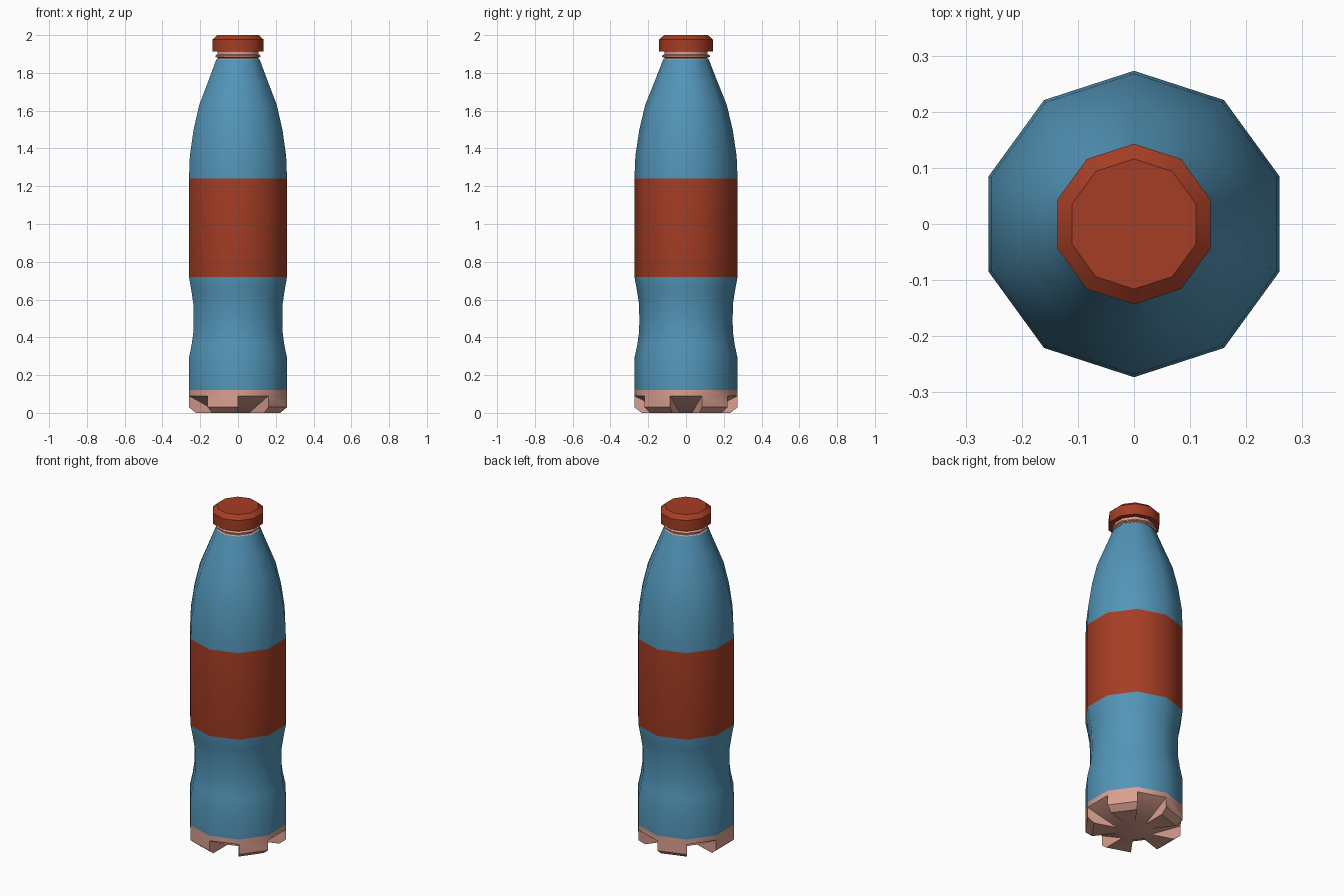
import bpy, bmesh, math

if "Cube" in bpy.data.objects:
    bpy.data.objects.remove(bpy.data.objects["Cube"])

SIDES = 10
STEP = 2 * math.pi / SIDES


def material(name, rgb):
    m = bpy.data.materials.new(name)
    m.diffuse_color = (*rgb, 1)
    m.use_nodes = True
    m.node_tree.nodes["Principled BSDF"].inputs["Base Color"].default_value = m.diffuse_color
    return m


BLUE = material("blue plastic", (0.085, 0.30, 0.48))
RED = material("rust red", (0.38, 0.047, 0.018))
PINK = material("pale pink plastic", (0.70, 0.35, 0.28))


def point(r, z, k):
    a = math.radians(-90) + k * STEP
    return (r * math.cos(a), r * math.sin(a), z)


def finish(name, bm, mats, rule=None, angle=40):
    bmesh.ops.remove_doubles(bm, verts=bm.verts, dist=1e-5)
    bmesh.ops.recalc_face_normals(bm, faces=bm.faces)
    if rule:
        for f in bm.faces:
            f.material_index = rule(f.calc_center_median().z)
    mesh = bpy.data.meshes.new(name)
    bm.to_mesh(mesh)
    bm.free()
    for m in mats:
        mesh.materials.append(m)
    ob = bpy.data.objects.new(name, mesh)
    bpy.context.collection.objects.link(ob)
    bpy.ops.object.select_all(action='DESELECT')
    ob.select_set(True)
    bpy.context.view_layer.objects.active = ob
    bpy.ops.object.shade_smooth_by_angle(angle=math.radians(angle))
    return ob


def add_face(bm, pts):
    bm.faces.new([bm.verts.new(p) for p in pts])


def lathe(name, profile, mats, rule=None, caps=False):
    bm = bmesh.new()
    rings = [[bm.verts.new(point(r, z, k)) for k in range(SIDES)] for r, z in profile]
    for a, b in zip(rings, rings[1:]):
        for k in range(SIDES):
            n = (k + 1) % SIDES
            bm.faces.new((a[k], a[n], b[n], b[k]))
    if caps:
        bm.faces.new(rings[0])
        bm.faces.new(rings[-1])
    return finish(name, bm, mats, rule)


# bottle body with the label band
R = 0.273
lathe("bottle_body",
      [(R, 0.12), (R, 0.29), (0.258, 0.36), (0.248, 0.43), (0.247, 0.50), (0.249, 0.58),
       (0.260, 0.65), (R, 0.72), (R, 1.24), (0.268, 1.36), (0.247, 1.50), (0.216, 1.63),
       (0.168, 1.75), (0.121, 1.87)],
      [BLUE, RED], lambda z: 1 if 0.72 < z < 1.24 else 0)

# threaded neck
lathe("neck",
      [(0.121, 1.87), (0.114, 1.875), (0.114, 1.88), (0.126, 1.885), (0.126, 1.892),
       (0.115, 1.898), (0.115, 1.925)], [PINK])

# screw cap
lathe("cap", [(0.143, 1.912), (0.143, 1.976), (0.116, 2.0)], [RED], caps=True)

# base with alternating feet and notches
bm = bmesh.new()
foot = [(R, 0.12), (R, 0.09), (R, 0.03), (0.235, 0.0), (0.10, 0.0), (0.0, 0.0)]
notch = [(R, 0.12), (R, 0.09), (0.10, 0.0), (0.0, 0.0)]
for k in range(SIDES):
    prof = notch if k % 2 == 0 else foot
    for (r0, z0), (r1, z1) in zip(prof, prof[1:]):
        pts = [point(r0, z0, k), point(r0, z0, k + 1), point(r1, z1, k + 1)]
        if r1 > 0:
            pts.append(point(r1, z1, k))
        add_face(bm, pts)
    # side wall between foot and notch
    add_face(bm, [point(r, z, k) for r, z in foot[1:5]])
finish("footed_base", bm, [PINK], angle=38)
